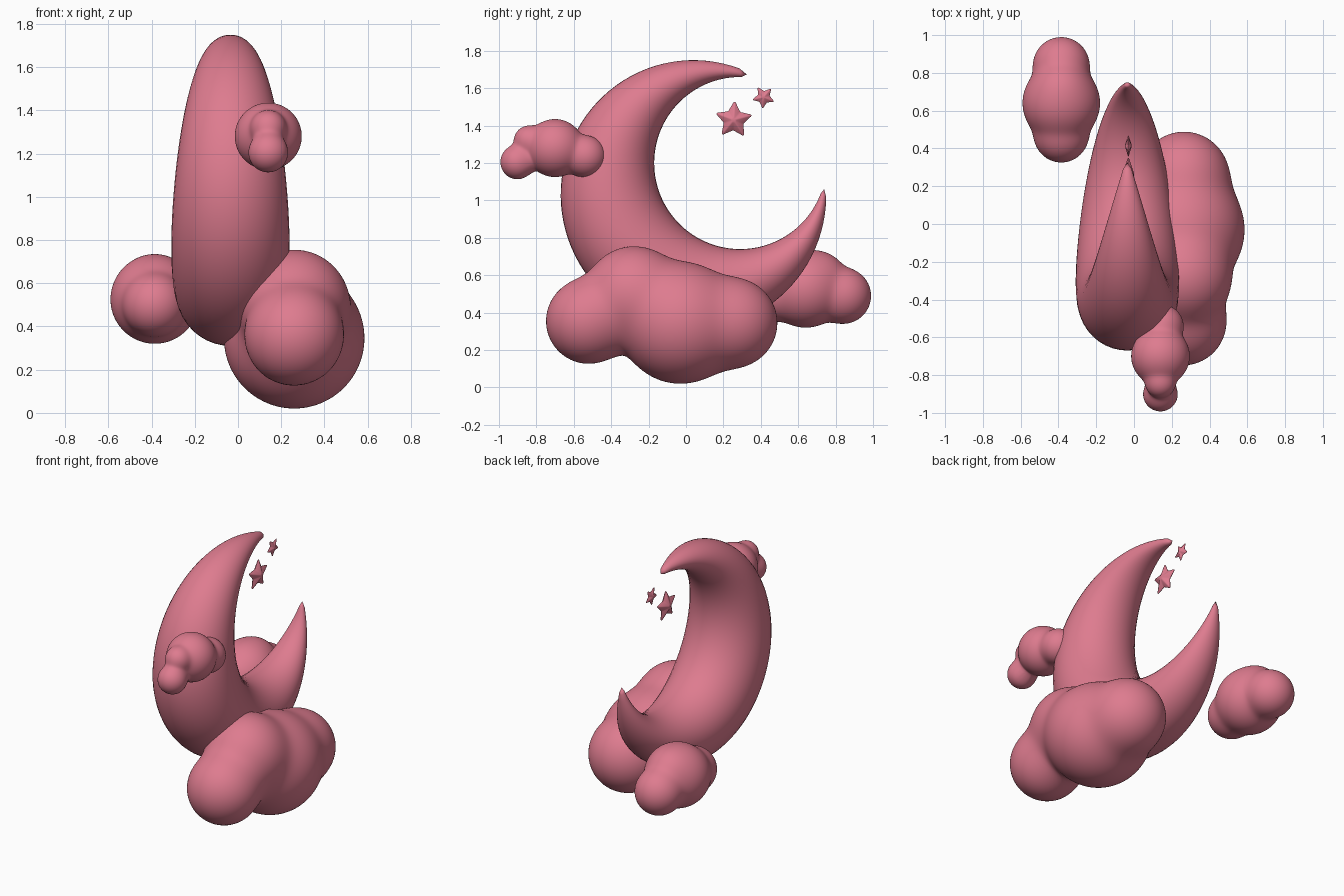
import bpy, bmesh, math
from mathutils import Vector

if "Cube" in bpy.data.objects:
    bpy.data.objects.remove(bpy.data.objects["Cube"])

pink = bpy.data.materials.new("rose pink")
pink.diffuse_color = (0.73, 0.2, 0.275, 1)
pink.use_nodes = True
pink.node_tree.nodes["Principled BSDF"].inputs["Base Color"].default_value = pink.diffuse_color


def finish(name, bm, smooth=True):
    bmesh.ops.recalc_face_normals(bm, faces=bm.faces)
    me = bpy.data.meshes.new(name)
    bm.to_mesh(me)
    bm.free()
    ob = bpy.data.objects.new(name, me)
    bpy.context.collection.objects.link(ob)
    me.materials.append(pink)
    for p in me.polygons:
        p.use_smooth = smooth
    return ob


# Crescent moon: round rings lofted between an outer and an inner arc
def moon(n=80, sides=40):
    bm = bmesh.new()
    rings = []
    for i in range(n + 1):
        t = i / n
        a = math.radians(66 + (362.5 - 66) * t)
        b = math.radians(86 + (342.3 - 86) * t)
        outer = Vector((-0.035, 0.04 + 0.71 * math.cos(a), 1.03 + 0.72 * math.sin(a)))
        inner = Vector((-0.035, 0.29 + 0.46 * math.cos(b), 1.20 + 0.46 * math.sin(b)))
        mid, half = (outer + inner) / 2, (outer - inner) / 2
        if i in (0, n):
            rings.append([bm.verts.new(mid)])
            continue
        r = half.length * 0.985
        rings.append([bm.verts.new(mid + half * math.cos(s) + Vector((r * math.sin(s), 0, 0)))
                      for s in (2 * math.pi * k / sides for k in range(sides))])
    for p, q in zip(rings, rings[1:]):
        for k in range(sides):
            j = (k + 1) % sides
            if len(p) == 1:
                bm.faces.new((p[0], q[k], q[j]))
            elif len(q) == 1:
                bm.faces.new((p[k], p[j], q[0]))
            else:
                bm.faces.new((p[k], p[j], q[j], q[k]))
    finish("crescent_moon", bm)


# Cloud: a ball pushed out to the softly blended surface of several puffs
def cloud(name, centre, puffs, k):
    puffs = [(Vector(p[:3]), p[3]) for p in puffs]
    centre = Vector(centre)

    def outside(pt):
        return sum(math.exp(-((pt - c).length - r) / k) for c, r in puffs) < 1

    bm = bmesh.new()
    bmesh.ops.create_icosphere(bm, subdivisions=6, radius=1)
    for v in bm.verts:
        d = v.co.normalized()
        lo, hi = 0.0, 1.0
        for _ in range(14):
            m = (lo + hi) / 2
            if outside(centre + d * m):
                hi = m
            else:
                lo = m
        v.co = centre + d * lo
    for _ in range(3):
        bmesh.ops.smooth_vert(bm, verts=bm.verts, factor=0.5,
                              use_axis_x=True, use_axis_y=True, use_axis_z=True)
    finish(name, bm)


# Puffy five-pointed star lying in the side plane
def star(name, y, z, radius, turn, depth):
    bm = bmesh.new()
    c = Vector((-0.03, y, z))
    rim = []
    for i in range(10):
        a = math.radians(turn + 36 * i)
        r = radius if i % 2 == 0 else radius * 0.52
        rim.append(bm.verts.new(c + Vector((0, r * math.cos(a), r * math.sin(a)))))
    for side in (-1, 1):
        peak = bm.verts.new(c + Vector((side * depth, 0, 0)))
        for i in range(10):
            bm.faces.new((rim[i], rim[(i + 1) % 10], peak))
    ob = finish(name, bm)
    bev = ob.modifiers.new("soft edges", 'BEVEL')
    bev.width = radius * 0.05
    bev.segments = 3
    bev.limit_method = 'NONE'


moon()
cloud("large_cloud", (0.26, -0.13, 0.37),
      [(0.26, -0.52, 0.355, 0.23), (0.26, -0.28, 0.50, 0.255),
       (0.26, -0.03, 0.345, 0.325), (0.265, 0.25, 0.345, 0.24)], 0.035)
cloud("back_cloud", (-0.385, 0.65, 0.51),
      [(-0.385, 0.84, 0.49, 0.15), (-0.385, 0.64, 0.525, 0.205),
       (-0.385, 0.71, 0.58, 0.14), (-0.385, 0.47, 0.50, 0.145)], 0.018)
cloud("front_cloud", (0.14, -0.72, 1.25),
      [(0.14, -0.90, 1.205, 0.093), (0.14, -0.84, 1.32, 0.08),
       (0.14, -0.70, 1.28, 0.155), (0.15, -0.54, 1.235, 0.113)], 0.013)
star("large_star", 0.255, 1.43, 0.112, 87, 0.036)
star("small_star", 0.415, 1.552, 0.067, 121, 0.02)
